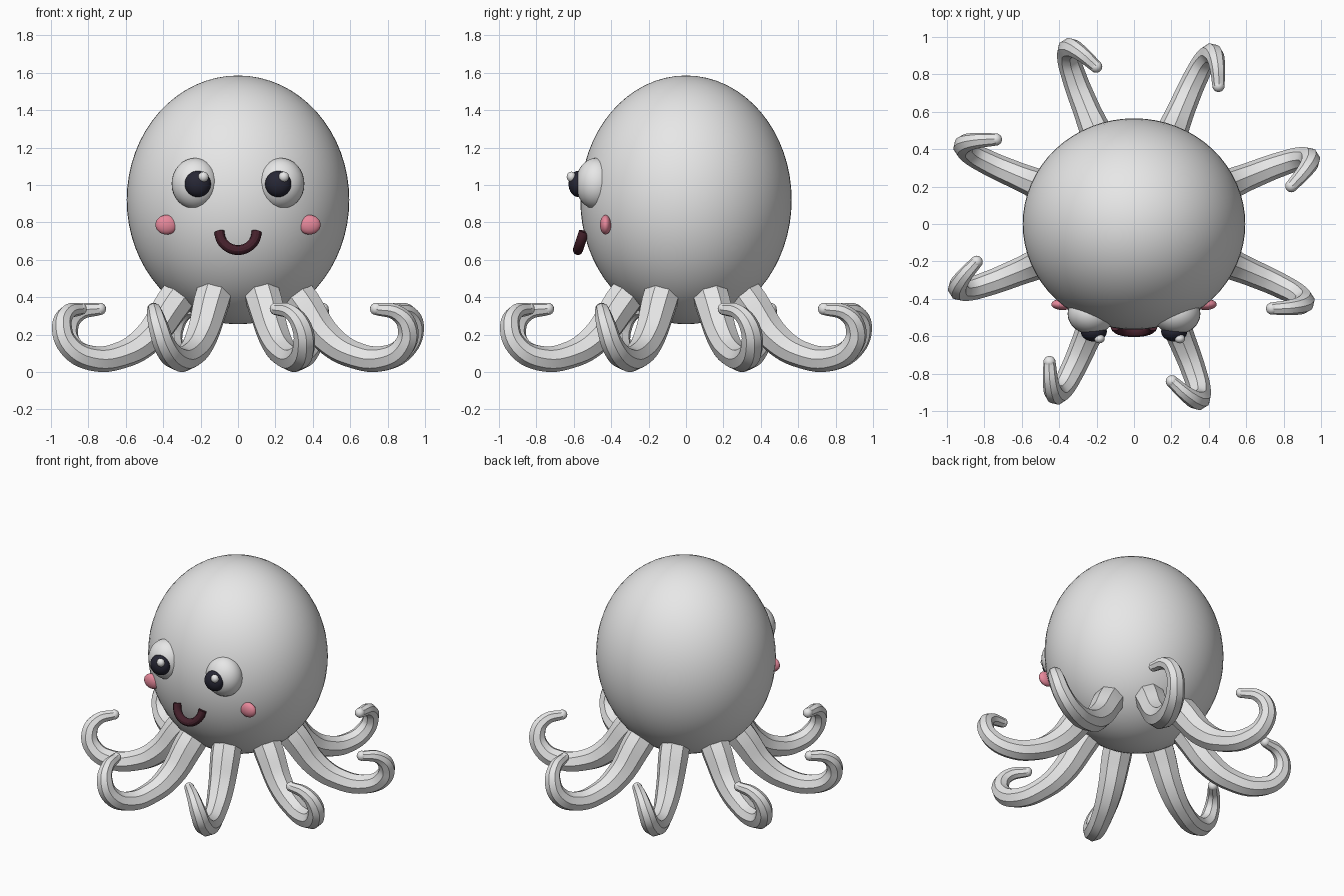
import bpy
from math import cos, sin, pi, radians
from mathutils import Matrix

old = bpy.data.objects.get("Cube")
if old:
    bpy.data.objects.remove(old, do_unlink=True)


def material(name, rgb):
    m = bpy.data.materials.new(name)
    m.use_nodes = True
    m.diffuse_color = (*rgb, 1)
    m.node_tree.nodes["Principled BSDF"].inputs["Base Color"].default_value = (*rgb, 1)
    return m


GREY = material("pale grey", (0.8, 0.8, 0.8))
DARK = material("pupil black", (0.02, 0.02, 0.035))
PINK = material("cheek pink", (0.8, 0.25, 0.33))
MAROON = material("mouth maroon", (0.06, 0.015, 0.025))


def ellipsoid(name, centre, radii, mat, segments=32):
    bpy.ops.mesh.primitive_uv_sphere_add(segments=segments, ring_count=segments // 2,
                                         radius=1, location=centre)
    ob = bpy.context.object
    ob.name = name
    ob.scale = radii
    bpy.ops.object.transform_apply(location=False, rotation=False, scale=True)
    bpy.ops.object.shade_smooth()
    ob.data.materials.append(mat)
    return ob


def tube(name, points, radii, bevel, sides, steps, mat):
    """Round tube through points, turned into a mesh with sharp long edges."""
    cu = bpy.data.curves.new(name, "CURVE")
    cu.dimensions = "3D"
    cu.bevel_depth = bevel
    cu.bevel_resolution = (sides - 4) // 2
    cu.resolution_u = steps
    cu.use_fill_caps = True
    sp = cu.splines.new("BEZIER")
    sp.bezier_points.add(len(points) - 1)
    for bp, p, r in zip(sp.bezier_points, points, radii):
        bp.co = p
        bp.radius = r
        bp.handle_left_type = bp.handle_right_type = "AUTO"
    ob = bpy.data.objects.new(name, cu)
    bpy.context.collection.objects.link(ob)
    bpy.ops.object.select_all(action="DESELECT")
    ob.select_set(True)
    bpy.context.view_layer.objects.active = ob
    bpy.ops.object.convert(target="MESH")
    ob = bpy.context.object
    ob.name = name
    ob.data.materials.clear()
    ob.data.materials.append(mat)
    bpy.ops.object.shade_smooth_by_angle(angle=radians(30))
    return ob


# Head
ellipsoid("head", (0, 0, 0.92), (0.595, 0.565, 0.665), GREY, 64)

# Eyes and cheeks; the glints sit on the same side of both pupils
for side, s in (("left", 1), ("right", -1)):
    ellipsoid(side + "_eye", (s * 0.228, -0.48, 1.007), (0.127, 0.11, 0.137), GREY)
    ellipsoid(side + "_pupil", (s * 0.215, -0.575, 1.005), (0.07, 0.053, 0.07), DARK)
    ellipsoid(side + "_glint", (s * 0.215 + 0.03, -0.613, 1.043), (0.028, 0.025, 0.028), GREY, 16)
    ellipsoid(side + "_cheek", (s * 0.382, -0.43, 0.787), (0.06, 0.03, 0.052), PINK)

# Smiling mouth, leaning forward at the bottom
arc = [pi + pi * i / 8 for i in range(9)]
tube("mouth", [(0.1 * cos(a), -0.545 + 0.033 * sin(a), 0.75 + 0.098 * sin(a)) for a in arc],
     [1] * 9, 0.027, 12, 6, MAROON)

# Tentacle path: outward, sideways, height, thickness
PATH = [(0.27, 0, 0.5, 0.1), (0.38, 0, 0.36, 0.1), (0.52, 0, 0.18, 0.086),
        (0.67, 0, 0.092, 0.073), (0.85, -0.005, 0.074, 0.066), (0.97, -0.02, 0.14, 0.06),
        (1.0, -0.045, 0.24, 0.054), (0.955, -0.085, 0.315, 0.043), (0.855, -0.135, 0.337, 0.033)]
arm = tube("tentacle_1", [p[:3] for p in PATH], [p[3] for p in PATH], 1, 8, 6, GREY)
tip = ellipsoid("tentacle_tip_1", PATH[-1][:3], (PATH[-1][3],) * 3, GREY, 16)

# Eight tentacles evenly around the head
for i in range(8):
    turn = Matrix.Rotation(radians(22.5 + 45 * i), 4, "Z")
    for part, label in ((arm, "tentacle"), (tip, "tentacle_tip")):
        ob = bpy.data.objects.new(f"{label}_{i + 1}", part.data)
        bpy.context.collection.objects.link(ob)
        ob.matrix_world = turn @ Matrix.Translation(part.location)
for part in (arm, tip):
    bpy.data.objects.remove(part, do_unlink=True)
